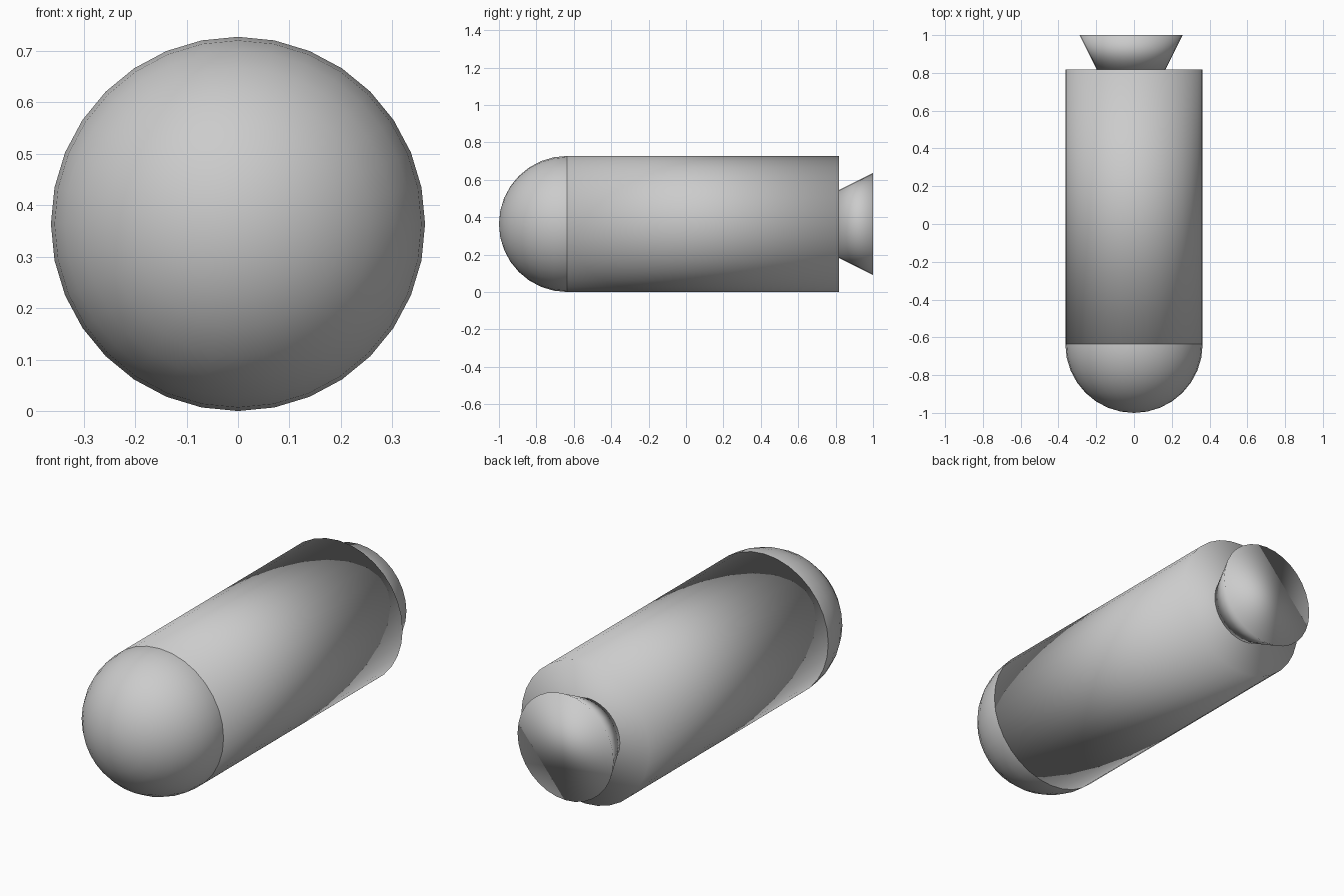
import bpy
from math import radians

if "Cube" in bpy.data.objects:
    bpy.data.objects.remove(bpy.data.objects["Cube"])

R = 4 / 11          # body radius; total length is 5.5 radii = 2 units
SIDES = 32


def finish(obj, name):
    """Name the part and shade it smooth."""
    obj.name = obj.data.name = name
    bpy.ops.object.shade_smooth()


def tube(name, y_front, y_back, r_front, r_back, x=0.0):
    """Capped cone or cylinder lying along the y axis."""
    bpy.ops.mesh.primitive_cone_add(
        vertices=SIDES, radius1=r_front, radius2=r_back,
        depth=y_back - y_front, end_fill_type='NGON',
        location=(x, (y_front + y_back) / 2, R),
        rotation=(radians(-90), 0, 0))
    finish(bpy.context.object, name)


# Rounded nose, half sunk into the body
bpy.ops.mesh.primitive_uv_sphere_add(
    segments=SIDES, ring_count=16, radius=R,
    location=(0, -1 + R, R), rotation=(radians(90), 0, 0))
finish(bpy.context.object, "nose")

# Straight body
tube("body", -1 + R, 1 - R / 2, R, R)

# Flared tail nozzle, set very slightly off the axis
tube("tail_nozzle", 1 - R / 2, 1, R * 0.5, R * 0.75, x=-0.015)
